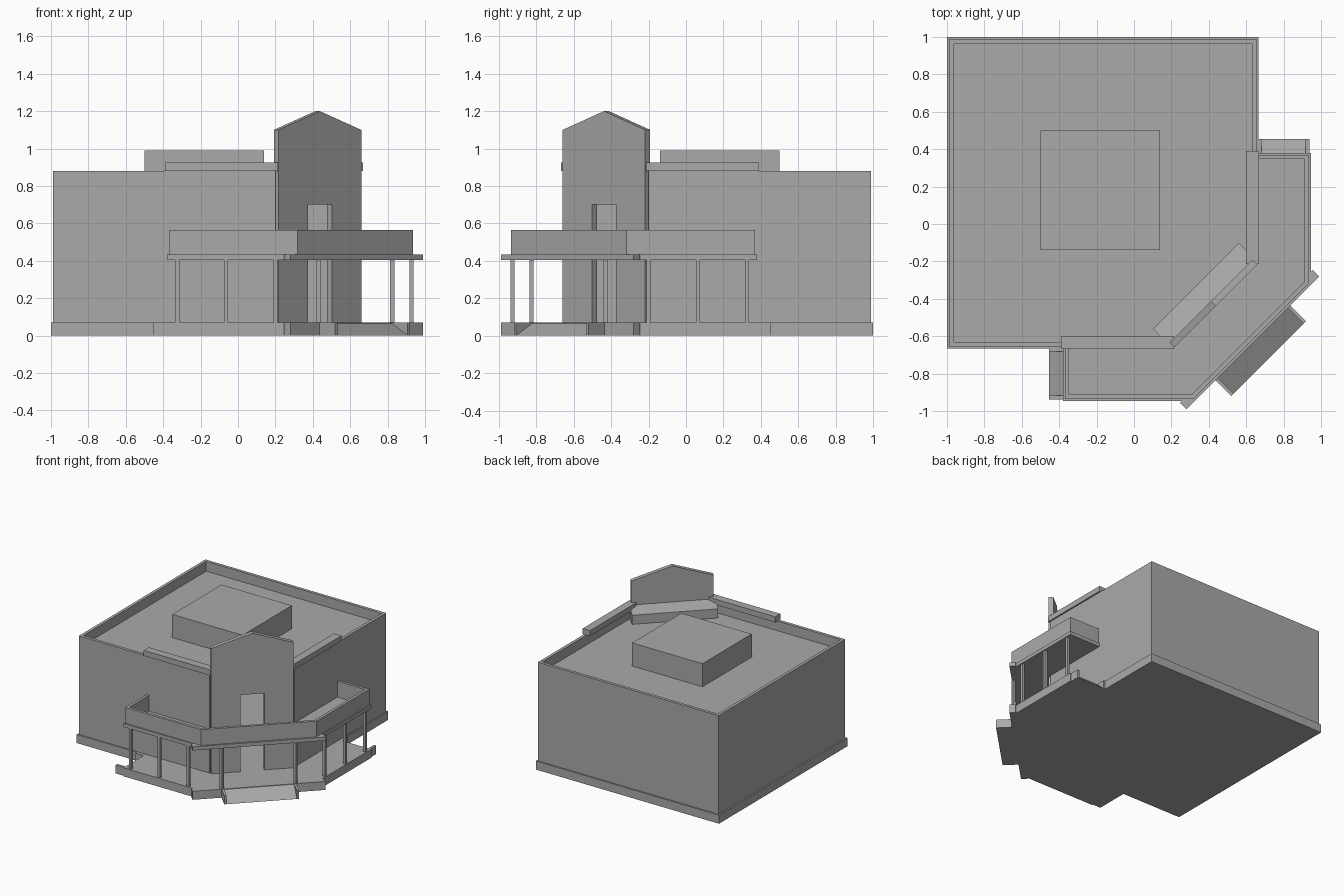
import bpy, bmesh
from math import radians
from mathutils import Vector

cube = bpy.data.objects.get("Cube")
if cube:
    bpy.data.objects.remove(cube, do_unlink=True)

grey = bpy.data.materials.new("plain_grey")
grey.use_nodes = True
grey.diffuse_color = (0.4, 0.4, 0.4, 1)
grey.node_tree.nodes["Principled BSDF"].inputs["Base Color"].default_value = (0.4, 0.4, 0.4, 1)


def extrude(name, points, offset, turned=False):
    """Extrude a closed 3D outline; turned parts face the chamfered corner."""
    bm = bmesh.new()
    face = bm.faces.new([bm.verts.new(p) for p in points])
    new = bmesh.ops.extrude_face_region(bm, geom=[face])["geom"]
    verts = [v for v in new if isinstance(v, bmesh.types.BMVert)]
    bmesh.ops.translate(bm, verts=verts, vec=offset)
    bmesh.ops.recalc_face_normals(bm, faces=bm.faces)
    mesh = bpy.data.meshes.new(name)
    bm.to_mesh(mesh)
    bm.free()
    mesh.materials.append(grey)
    obj = bpy.data.objects.new(name, mesh)
    bpy.context.collection.objects.link(obj)
    if turned:
        obj.rotation_euler.z = radians(45)
    return obj


def prism(name, outline, z0, z1):
    return extrude(name, [(x, y, z0) for x, y in outline], (0, 0, z1 - z0))


def box(name, x0, x1, y0, y1, z0, z1, turned=False):
    corners = [(x0, y0, z0), (x1, y0, z0), (x1, y1, z0), (x0, y1, z0)]
    return extrude(name, corners, (0, 0, z1 - z0), turned)


def twin_box(name, x0, x1, y0, y1, z0, z1):
    """A box on the front wing and its reflection on the left wing."""
    box(name + "_front", x0, x1, y0, y1, z0, z1)
    box(name + "_left", -y1, -y0, -x1, -x0, z0, z1)


def wall(name, path, thick, z0, z1):
    """A mitred wall running along a path, thickened to its left."""
    pts = [Vector(p) for p in path]
    dirs = [(b - a).normalized() for a, b in zip(pts, pts[1:])]
    inner = []
    for i, p in enumerate(pts):
        a, b = dirs[max(i - 1, 0)], dirs[min(i, len(dirs) - 1)]
        na, nb = Vector((-a.y, a.x)), Vector((-b.y, b.x))
        inner.append(p + (na + nb) * thick / (1 + na.dot(nb)))
    return prism(name, pts + inner[::-1], z0, z1)


def reflect(points):
    return [(-y, -x) for x, y in reversed(points)]


BASE, ROOF, WALL_TOP = 0.07, 0.80, 0.88


def house_outline(lo, hi, cut):
    return [(-hi, -lo), (cut, -lo), (lo, -cut), (lo, hi), (-hi, hi)]


# Hollow main block
prism("plinth", house_outline(0.665, 1.0, 0.2), 0, BASE)
shell = house_outline(0.655, 0.988, 0.2)
wall("outer_walls", shell[2:] + shell[:2], 0.025, BASE, WALL_TOP)
prism("roof", house_outline(0.64, 0.97, 0.19), ROOF - 0.03, ROOF)
box("roof_plant_room", -0.5, 0.14, -0.14, 0.5, ROOF, 0.99)
twin_box("raised_coping", -0.39, 0.215, -0.667, -0.6, WALL_TOP, 0.925)

# Gabled entrance slab with a tall doorway
gable = [(-0.09, BASE), (-0.09, 0.7), (0.09, 0.7), (0.09, BASE),
         (0.312, BASE), (0.312, 1.1), (0, 1.2), (-0.312, 1.1), (-0.312, BASE)]
extrude("entrance_gable", [(x, -0.62, z) for x, z in gable], (0, 0.037, 0), True)
ridge = [(-0.585, ROOF), (-0.585, 0.905), (-0.467, 0.875), (-0.467, ROOF)]
extrude("gable_backing", [(-0.325, y, z) for y, z in ridge], (0.65, 0, 0), True)


# Porch floor and balcony deck
def wing_outline(edge, end, bend):
    half = [(0.2, -0.66), (-end, -0.66), (-end, -edge), (bend, -edge)]
    return half + reflect(half)


for name, z0, z1 in (("porch_floor", 0, BASE), ("balcony_deck", 0.405, 0.435)):
    prism(name, wing_outline(0.945, 0.38, 0.31), z0, z1)
    box(name + "_corner_edge", -0.502, 0.502, -0.898, -0.85, z0, z1, True)

# Balcony parapet
half = [(-0.37, -0.66), (-0.37, -0.935), (0.318, -0.935)]
wall("balcony_parapet", half + reflect(half), 0.023, 0.435, 0.565)

# Porch columns
for i, x in enumerate((-0.325, -0.065, 0.2)):
    twin_box(f"column_{i}", x - 0.011, x + 0.011, -0.938, -0.916, BASE, 0.405)
twin_box("corner_column", 0.419, 0.441, -0.836, -0.814, BASE, 0.405)

# Corner ramp with kerbs
slope = [(-0.89, 0), (-0.89, BASE), (-1.018, 0)]
extrude("corner_ramp", [(-0.27, y, z) for y, z in slope], (0.54, 0, 0), True)
for side, x in (("a", -0.283), ("b", 0.265)):
    box("corner_ramp_kerb_" + side, x, x + 0.018, -1.018, -0.89, 0, BASE, True)

# Ramps with kerbs at both porch ends
end_slope = [(-0.38, 0), (-0.38, BASE), (-0.455, 0)]
extrude("end_ramp_front", [(x, -0.92, z) for x, z in end_slope], (0, 0.245, 0))
extrude("end_ramp_left", [(0.675, -x, z) for x, z in end_slope], (0.245, 0, 0))
twin_box("end_ramp_outer_kerb", -0.455, -0.38, -0.937, -0.917, 0, BASE)
twin_box("end_ramp_inner_kerb", -0.455, -0.38, -0.682, -0.664, 0, BASE)
